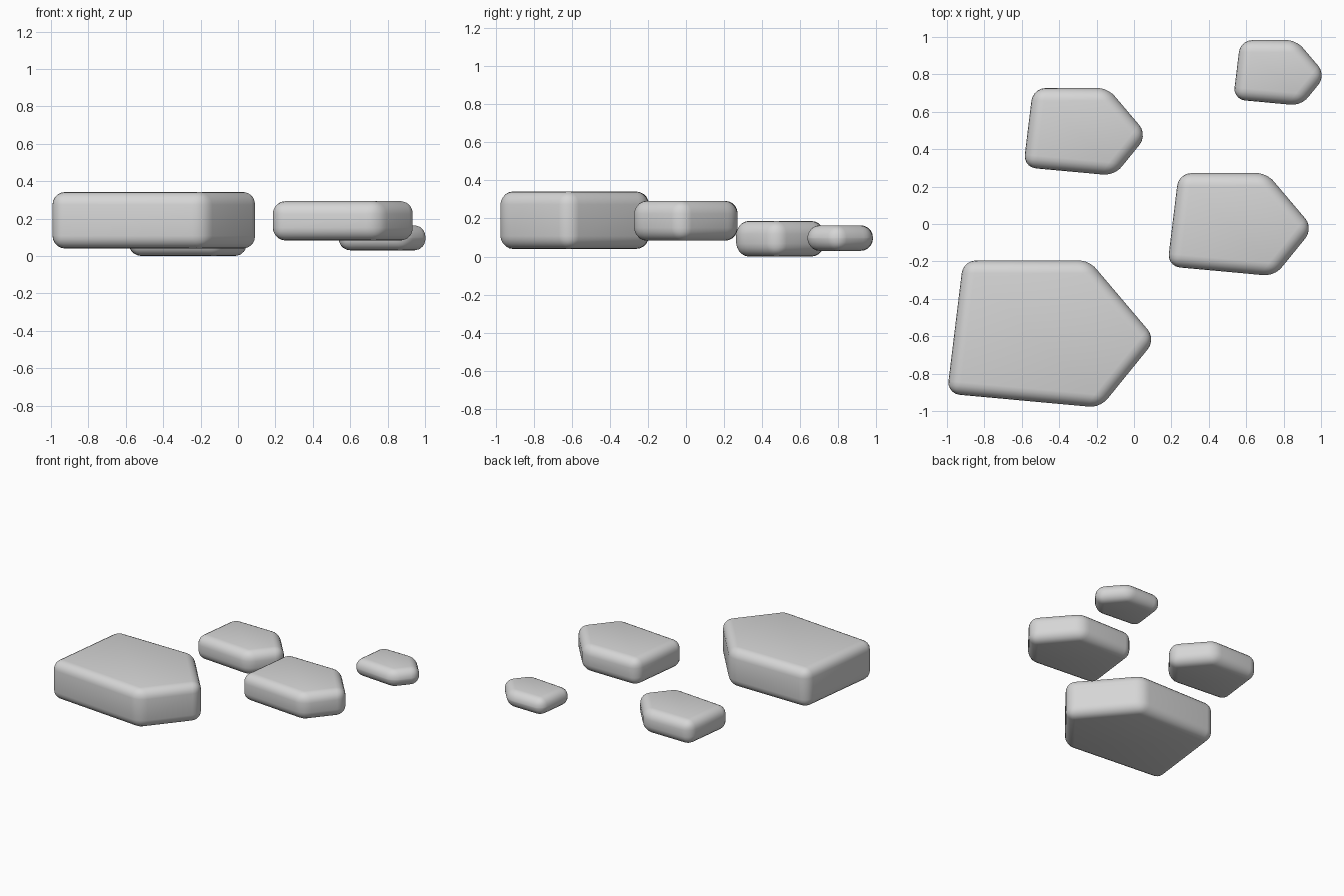
import bpy
import bmesh

cube = bpy.data.objects.get("Cube")
if cube:
    bpy.data.objects.remove(cube, do_unlink=True)

# Stone material
grey = bpy.data.materials.new("light_grey_stone")
grey.use_nodes = True
colour = (0.67, 0.67, 0.67, 1)
grey.diffuse_color = colour
bsdf = grey.node_tree.nodes["Principled BSDF"]
bsdf.inputs["Base Color"].default_value = colour
bsdf.inputs["Roughness"].default_value = 0.8

# Shared five-sided outline, measured from its left and back limits
OUTLINE = [(0, -0.712), (0.82, -0.787), (1.117, -0.421), (0.76, 0), (0.087, 0)]


def stone(name, left, back, scale, bottom, top):
    """Extrude the scaled outline and round every edge by the same amount."""
    bm = bmesh.new()
    base = [bm.verts.new((left + x * scale, back + y * scale, bottom)) for x, y in OUTLINE]
    face = bm.faces.new(base)
    result = bmesh.ops.extrude_face_region(bm, geom=[face], use_keep_orig=True)
    raised = [v for v in result["geom"] if isinstance(v, bmesh.types.BMVert)]
    bmesh.ops.translate(bm, verts=raised, vec=(0, 0, top - bottom))
    bmesh.ops.recalc_face_normals(bm, faces=bm.faces)
    mesh = bpy.data.meshes.new(name)
    bm.to_mesh(mesh)
    bm.free()
    mesh.materials.append(grey)
    obj = bpy.data.objects.new(name, mesh)
    bpy.context.collection.objects.link(obj)

    bevel = obj.modifiers.new("rounded_edges", "BEVEL")
    bevel.width = min(0.068, (top - bottom) * 0.48)
    bevel.segments = 5
    bevel.limit_method = "NONE"

    bpy.ops.object.select_all(action="DESELECT")
    obj.select_set(True)
    bpy.context.view_layer.objects.active = obj
    bpy.ops.object.modifier_apply(modifier=bevel.name)
    bpy.ops.object.shade_smooth_by_angle()


# Four stepping stones, largest to smallest
stone("large_stone", -1.0, -0.195, 1.0, 0.04, 0.342)
stone("medium_stone", 0.178, 0.272, 0.70, 0.083, 0.293)
stone("small_stone", -0.592, 0.727, 0.595, 0.0, 0.187)
stone("tiny_stone", 0.53, 0.983, 0.445, 0.03, 0.164)
